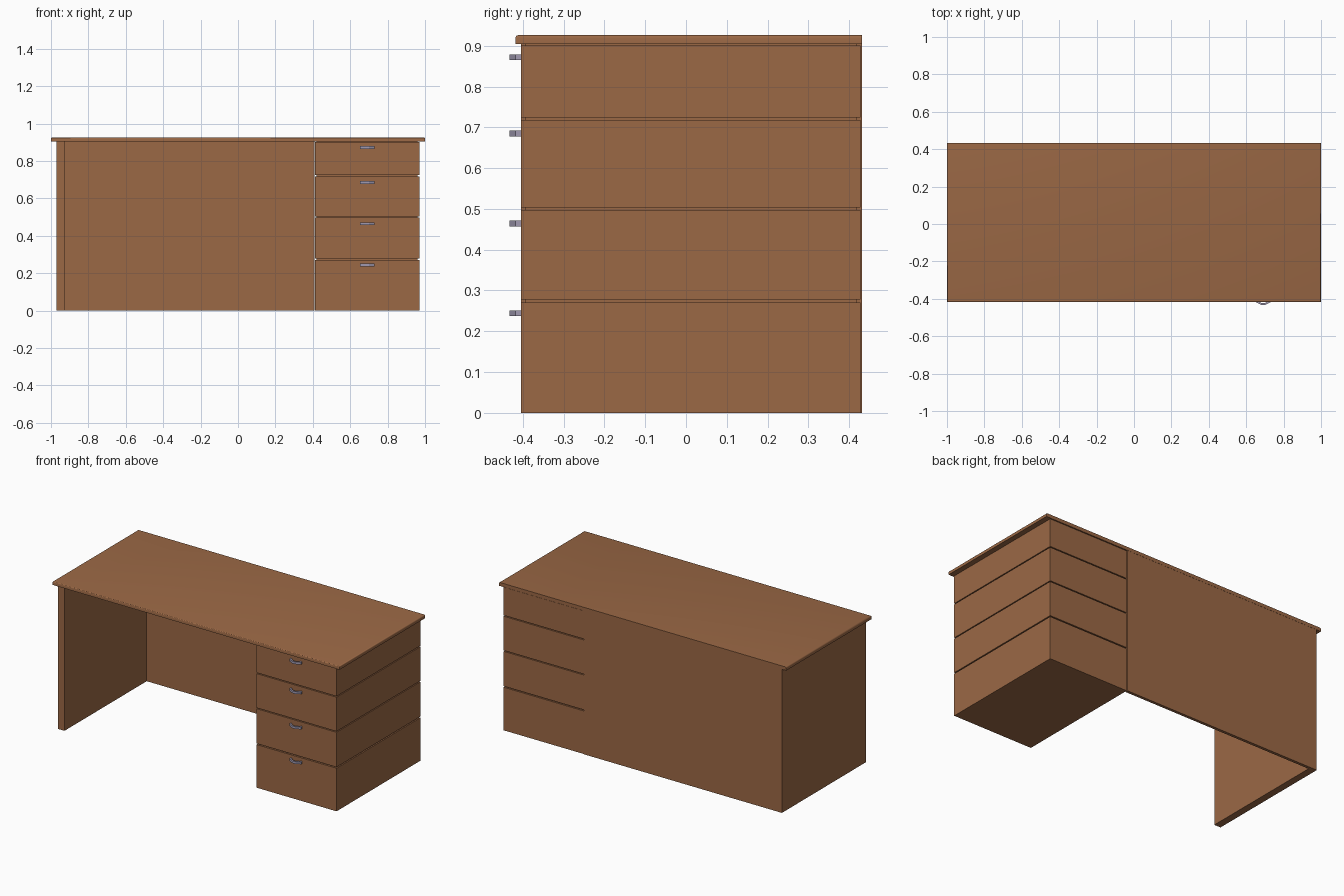
import bpy, bmesh

if "Cube" in bpy.data.objects:
    bpy.data.objects.remove(bpy.data.objects["Cube"])

def material(name, color):
    m = bpy.data.materials.new(name)
    m.diffuse_color = color
    m.use_nodes = True
    m.node_tree.nodes["Principled BSDF"].inputs["Base Color"].default_value = m.diffuse_color
    return m

WOOD = material("wood", (0.33, 0.14, 0.06, 1))
METAL = material("metal", (0.36, 0.33, 0.45, 1))

def add_object(name, bm, mat):
    bmesh.ops.recalc_face_normals(bm, faces=bm.faces)
    mesh = bpy.data.meshes.new(name)
    bm.to_mesh(mesh)
    bm.free()
    mesh.materials.append(mat)
    ob = bpy.data.objects.new(name, mesh)
    bpy.context.collection.objects.link(ob)
    return ob

def box_bm(x, y, z):
    bm = bmesh.new()
    bmesh.ops.create_cube(bm, size=1)
    for v in bm.verts:
        v.co = [r[0] if c < 0 else r[1] for c, r in zip(v.co, (x, y, z))]
    return bm

def box(name, x, y, z):
    return add_object(name, box_bm(x, y, z), WOOD)

FRONT, BACK = -0.405, 0.431

# Desk top with softened front and side edges
bm = box_bm((-1, 1), (-0.418, 0.432), (0.904, 0.926))
edges = [e for e in bm.edges
         if all(v.co.z > 0.91 for v in e.verts) and not all(v.co.y > 0 for v in e.verts)]
bmesh.ops.bevel(bm, geom=edges, offset=0.007, segments=3, profile=0.5, affect='EDGES')
top = add_object("desk_top", bm, WOOD)
bpy.context.view_layer.objects.active = top
top.select_set(True)
bpy.ops.object.shade_smooth_by_angle(angle=0.7)

# Left side panel and back (modesty) panel
box("left_leg_panel", (-0.97, -0.925), (FRONT, BACK), (0, 0.904))
box("back_panel", (-0.925, 0.408), (BACK - 0.018, BACK), (0, 0.904))

# Recessed pedestal core seen inside the grooves
box("pedestal_core", (0.42, 0.96), (FRONT + 0.012, BACK - 0.012), (0.02, 0.904))

# Bow-shaped pull, extruded upwards
OUTER = [(-0.04, -0.402), (-0.04, -0.418), (-0.01, -0.433),
         (0.01, -0.433), (0.04, -0.418), (0.04, -0.402)]
INNER = [(0.03, -0.402), (0.03, -0.412), (0.008, -0.423),
         (-0.008, -0.423), (-0.03, -0.412), (-0.03, -0.402)]

def handle(name, x, z):
    bm = bmesh.new()
    loop = [bm.verts.new((x + px, py, z - 0.007)) for px, py in OUTER + INNER]
    faces = [bm.faces.new((loop[i], loop[i + 1], loop[10 - i], loop[11 - i]))
             for i in range(5)]
    ext = bmesh.ops.extrude_face_region(bm, geom=faces, use_keep_orig=True)
    for g in ext["geom"]:
        if isinstance(g, bmesh.types.BMVert):
            g.co.z += 0.014
    add_object(name, bm, METAL)

# Four drawers with their pulls
DRAWERS = [(0, 0.271, 0.244), (0.278, 0.497, 0.464),
           (0.503, 0.718, 0.685), (0.724, 0.901, 0.872)]
for i, (z0, z1, hz) in enumerate(DRAWERS, 1):
    box(f"drawer_{i}", (0.412, 0.97), (FRONT, BACK - 0.003), (z0, z1))
    handle(f"drawer_handle_{i}", 0.691, hz)
